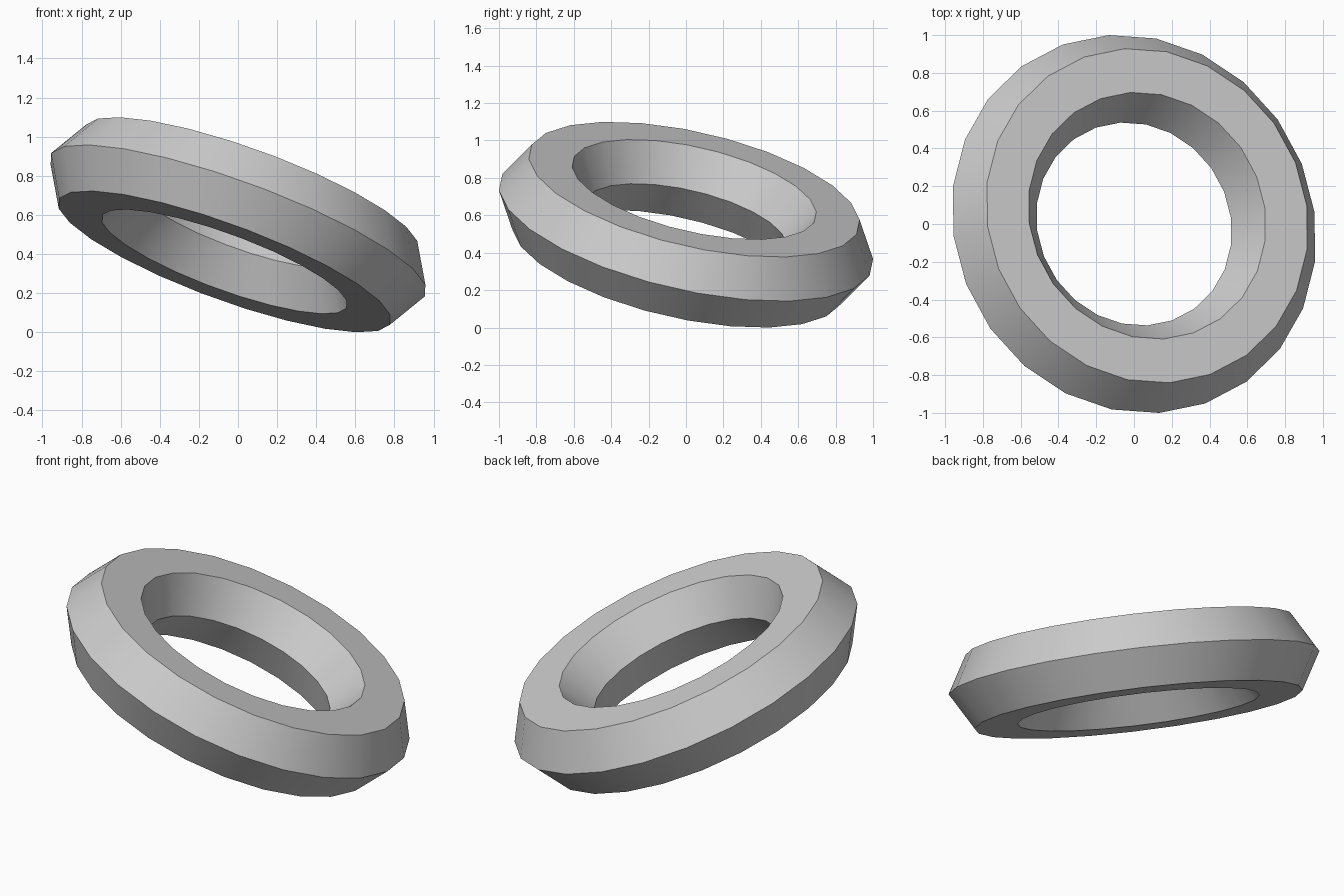
import bpy, bmesh
from math import pi, sin, cos, radians
from mathutils import Matrix, Vector

cube = bpy.data.objects.get("Cube")
if cube:
    bpy.data.objects.remove(cube, do_unlink=True)

MAJOR, MINOR = 0.788, 0.2375
SEGMENTS, SIDES = 24, 6

# Plain grey material
grey = bpy.data.materials.new("grey")
grey.use_nodes = True
colour = (0.6, 0.6, 0.6, 1)
grey.diffuse_color = colour
grey.node_tree.nodes["Principled BSDF"].inputs["Base Color"].default_value = colour

# Hexagonal cross-section swept around the ring
bm = bmesh.new()
rings = []
for i in range(SEGMENTS):
    turn = Matrix.Rotation(2 * pi * i / SEGMENTS + radians(3.5), 3, "Z")
    ring = []
    for j in range(SIDES):
        a = 2 * pi * j / SIDES
        ring.append(bm.verts.new(turn @ Vector((MAJOR + MINOR * cos(a), 0, MINOR * sin(a)))))
    rings.append(ring)
for i in range(SEGMENTS):
    here, there = rings[i], rings[(i + 1) % SEGMENTS]
    for j in range(SIDES):
        k = (j + 1) % SIDES
        bm.faces.new((here[j], there[j], there[k], here[k]))

# Tilt the ring and rest it on the ground
tilt = Matrix.Rotation(radians(20.2), 4, "Y") @ Matrix.Rotation(radians(-12.3), 4, "X")
bm.transform(tilt)
bm.transform(Matrix.Translation((0, 0, -min(v.co.z for v in bm.verts))))
bmesh.ops.recalc_face_normals(bm, faces=bm.faces)

mesh = bpy.data.meshes.new("tilted_ring")
bm.to_mesh(mesh)
bm.free()
mesh.materials.append(grey)
ring_object = bpy.data.objects.new("tilted_ring", mesh)
bpy.context.collection.objects.link(ring_object)

# Smooth around the ring, sharp along the hexagon edges
bpy.ops.object.select_all(action="DESELECT")
ring_object.select_set(True)
bpy.context.view_layer.objects.active = ring_object
bpy.ops.object.shade_smooth_by_angle(angle=radians(30))
